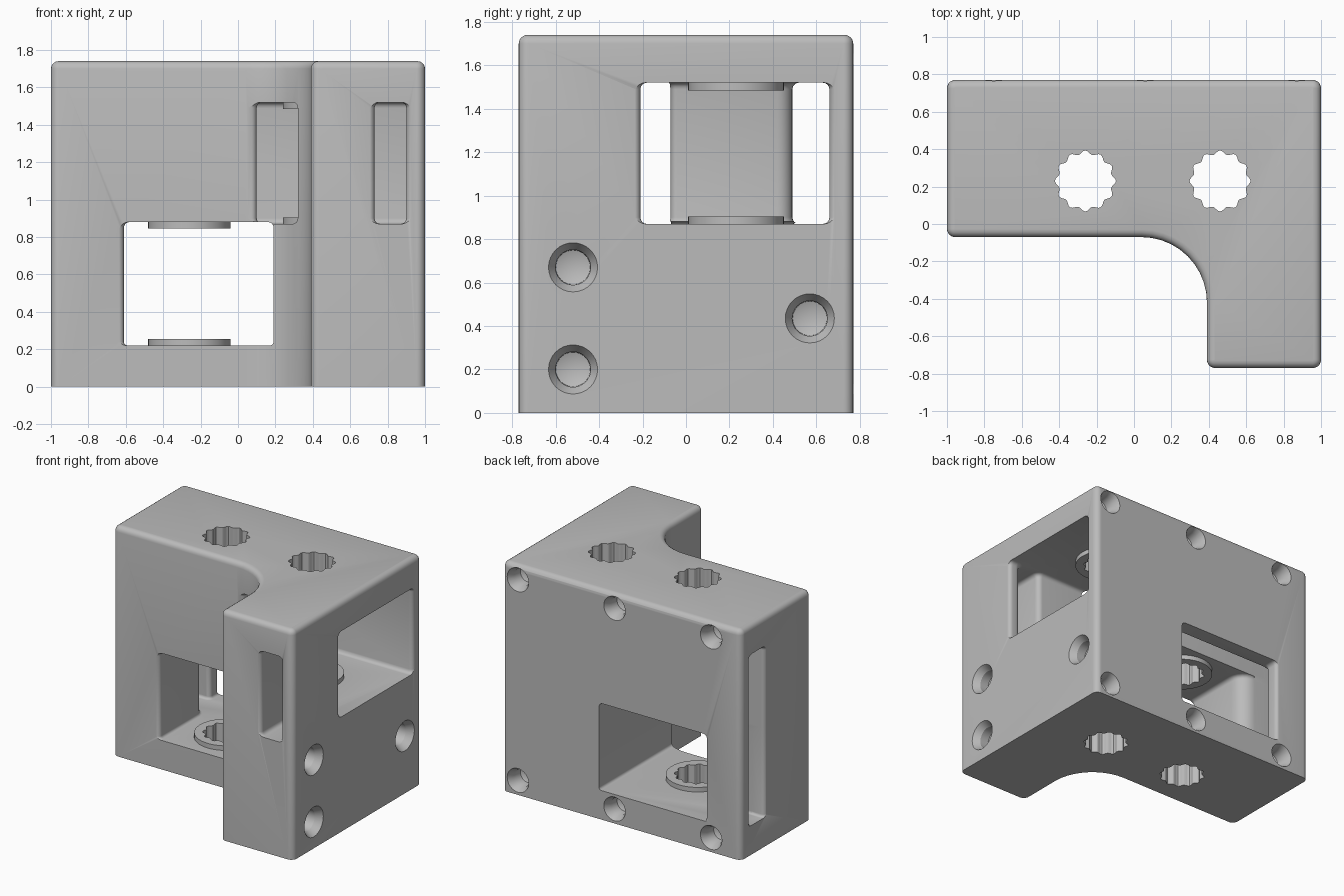
import bpy, bmesh, math
from mathutils import Vector, Matrix

if "Cube" in bpy.data.objects:
    bpy.data.objects.remove(bpy.data.objects["Cube"], do_unlink=True)

grey = bpy.data.materials.new("plain_grey")
grey.use_nodes = True
grey.diffuse_color = (0.5, 0.5, 0.5, 1)
grey.node_tree.nodes["Principled BSDF"].inputs["Base Color"].default_value = (0.5, 0.5, 0.5, 1)


def rounded(points, steps=6):
    """Outline from (x, y[, radius]) corners, with each radius turned into an arc."""
    out = []
    for i, p in enumerate(points):
        c = Vector(p[:2])
        r = p[2] if len(p) > 2 else 0
        if r == 0:
            out.append(c)
            continue
        a = (Vector(points[i - 1][:2]) - c).normalized()
        b = (Vector(points[(i + 1) % len(points)][:2]) - c).normalized()
        centre = c + (a + b) * r
        for k in range(steps + 1):
            t = k / steps * math.pi / 2
            out.append(centre - b * r * math.cos(t) - a * r * math.sin(t))
    return out


def prism(name, outline, z0, z1, top=0.0, bottom=0.0):
    """Upright prism with optional rounded top and bottom rims."""
    bm = bmesh.new()
    base = bm.faces.new([bm.verts.new((p[0], p[1], z0)) for p in outline])
    ext = bmesh.ops.extrude_face_region(bm, geom=[base])["geom"]
    bmesh.ops.translate(bm, vec=(0, 0, z1 - z0),
                        verts=[v for v in ext if isinstance(v, bmesh.types.BMVert)])
    bmesh.ops.recalc_face_normals(bm, faces=bm.faces)
    for z, size in ((z1, top), (z0, bottom)):
        if size:
            rim = [e for e in bm.edges if all(abs(v.co.z - z) < 1e-5 for v in e.verts)]
            bmesh.ops.bevel(bm, geom=rim, offset=size, segments=4, profile=0.5,
                            affect='EDGES', clamp_overlap=False)
    bmesh.ops.recalc_face_normals(bm, faces=bm.faces)
    return finish(name, bm)


def finish(name, bm):
    mesh = bpy.data.meshes.new(name)
    bm.to_mesh(mesh)
    bm.free()
    obj = bpy.data.objects.new(name, mesh)
    bpy.context.collection.objects.link(obj)
    return obj


def screw_hole(name, place, r):
    """Countersunk blind hole with a drill point, opening along +z of its placement."""
    bm = bmesh.new()
    rings = []
    for z, rad in ((0.02, r), (0, r), (-0.05, r * 0.72), (-0.12, r * 0.7)):
        rings.append([bm.verts.new((rad * math.cos(k * math.tau / 32),
                                    rad * math.sin(k * math.tau / 32), z)) for k in range(32)])
    tip = bm.verts.new((0, 0, -0.15))
    bm.faces.new(rings[0])
    for k in range(32):
        n = (k + 1) % 32
        for a, b in zip(rings, rings[1:]):
            bm.faces.new((a[k], b[k], b[n], a[n]))
        bm.faces.new((rings[-1][k], tip, rings[-1][n]))
    bm.transform(place)
    bmesh.ops.recalc_face_normals(bm, faces=bm.faces)
    return finish(name, bm)


# L-shaped body
body = prism("bracket_body", rounded([
    (-1, -0.07, 0.045), (0.39, -0.07, 0.35), (0.39, -0.77, 0.045),
    (1, -0.77, 0.045), (1, 0.77, 0.045), (-1, 0.77, 0.045)], 10), 0, 1.74, top=0.04)
body.data.materials.append(grey)


def combine(tool, operation='DIFFERENCE'):
    tool.hide_render = True
    mod = body.modifiers.new("combine", 'BOOLEAN')
    mod.operation = operation
    mod.solver = 'EXACT'
    mod.object = tool
    bpy.context.view_layer.objects.active = body
    bpy.ops.object.modifier_apply(modifier=mod.name)
    bpy.data.objects.remove(tool, do_unlink=True)


# Upper pocket, with its side channel and front slot
combine(prism("upper_pocket", rounded([
    (1.1, -0.3), (1.1, 0.74), (1.001, 0.74), (1.001, 0.66, 0.03),
    (-1.001, 0.66, 0.03), (-1.001, 0.75), (-1.1, 0.75), (-1.1, 0.4), (-1.001, 0.4),
    (-1.001, 0.49, 0.03), (0.1, 0.49, 0.07), (0.1, -0.071, 0.03), (0, -0.071), (0, -0.21),
    (0.73, -0.21, 0.04), (0.73, -0.771, 0.03), (0.64, -0.771), (0.64, -0.9),
    (0.98, -0.9), (0.98, -0.771), (0.9, -0.771, 0.03), (0.9, -0.21, 0.04),
    (1.001, -0.21, 0.03), (1.001, -0.3)]), 0.87, 1.52, 0.03, 0.03))

# Lower pocket, open at the front and back
combine(prism("lower_pocket", rounded([
    (0.19, -0.3), (0.19, 0.9), (-0.8, 0.9), (-0.8, 0.771), (-0.7, 0.771, 0.03),
    (-0.7, 0.66, 0.03), (-0.9, 0.66), (-0.9, 0.49), (-0.61, 0.49, 0.12),
    (-0.61, -0.071, 0.03), (-0.7, -0.071), (-0.7, -0.3)]), 0.22, 0.88, 0.03, 0.02))

# Tall side slot
combine(prism("side_slot", rounded([
    (-0.72, 0.49), (-0.72, 0.66), (-1.001, 0.66, 0.03), (-1.001, 0.75),
    (-1.1, 0.75), (-1.1, 0.4), (-1.001, 0.4), (-1.001, 0.49, 0.03)]), 0.221, 1.519, 0.03, 0.02))

# Raised washers inside the pockets, then scalloped shaft holes
pockets = ((0.46, 0.87, 1.52), (-0.26, 0.22, 0.88))
for x, low, high in pockets:
    disc = [(x + 0.22 * math.cos(k * math.tau / 48), 0.23 + 0.22 * math.sin(k * math.tau / 48))
            for k in range(48)]
    combine(prism("washer", disc, low - 0.02, low + 0.035), 'UNION')
    combine(prism("washer", disc, high - 0.035, high + 0.02), 'UNION')
for x, low, high in pockets:
    star = []
    for k in range(96):
        t = k * math.tau / 96
        r = 0.153 + 0.01 * math.cos(12 * t)
        star.append((x + r * math.cos(t), 0.23 + r * math.sin(t)))
    combine(prism("shaft_hole", star, -0.1, 1.9))

# Screw holes in the right side and the back
for y, z in ((-0.52, 0.67), (-0.52, 0.2), (0.57, 0.435)):
    combine(screw_hole("side_hole", Matrix.Translation((1, y, z))
                       @ Matrix.Rotation(math.pi / 2, 4, 'Y'), 0.113))
for x in (-0.75, 0.06, 0.87):
    for z in (0.11, 1.63):
        combine(screw_hole("back_hole", Matrix.Translation((x, 0.77, z))
                           @ Matrix.Rotation(-math.pi / 2, 4, 'X'), 0.09))

bpy.ops.object.select_all(action='DESELECT')
body.select_set(True)
bpy.context.view_layer.objects.active = body
bpy.ops.object.shade_smooth_by_angle(angle=math.radians(30))
